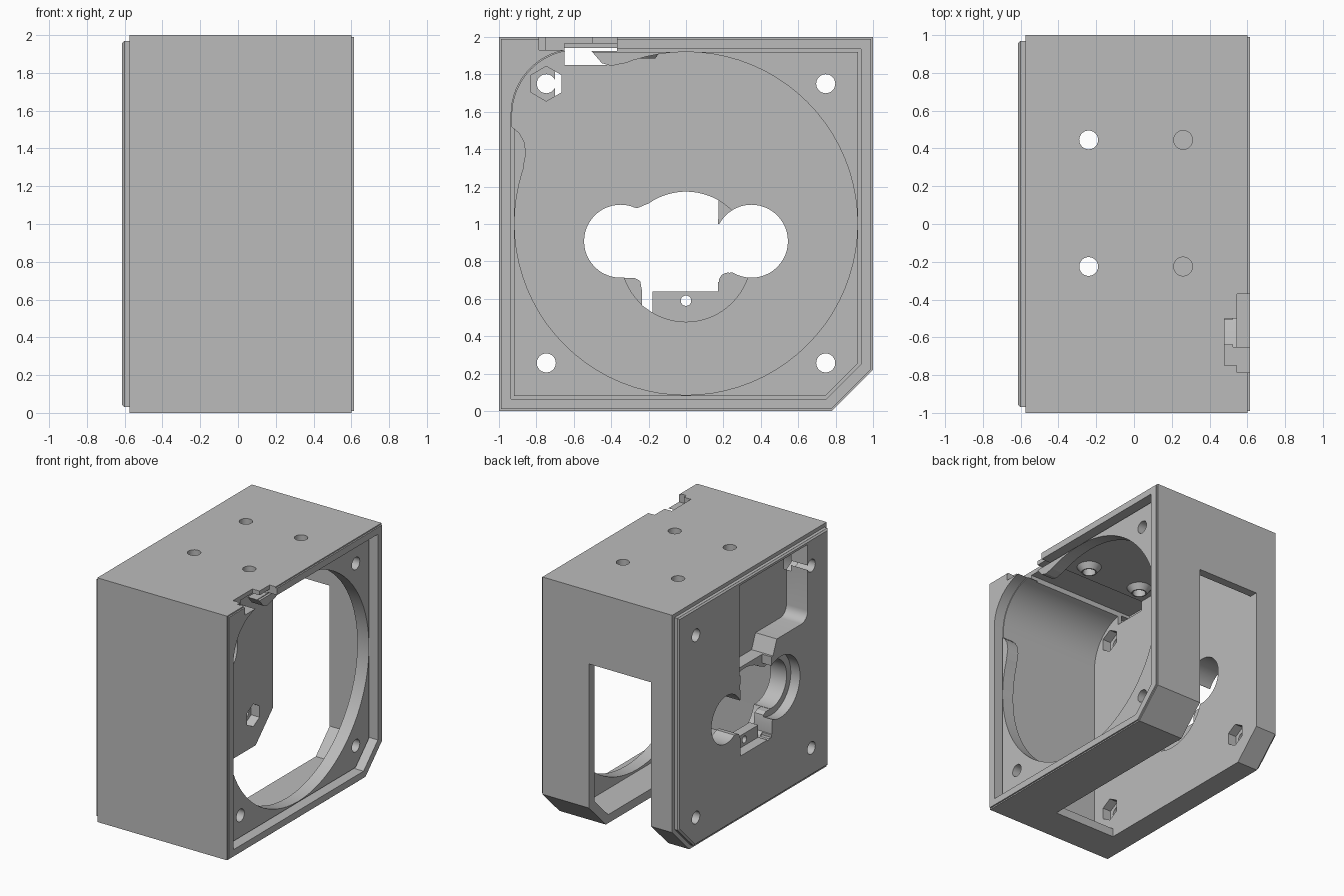
import bpy, bmesh, math
from mathutils import Vector

if "Cube" in bpy.data.objects:
    bpy.data.objects.remove(bpy.data.objects["Cube"])

grey = bpy.data.materials.new("plain grey")
grey.diffuse_color = (0.5, 0.5, 0.5, 1)
grey.use_nodes = True
grey.node_tree.nodes["Principled BSDF"].inputs["Base Color"].default_value = grey.diffuse_color


def mesh_object(name, bm):
    bmesh.ops.recalc_face_normals(bm, faces=bm.faces)
    me = bpy.data.meshes.new(name)
    bm.to_mesh(me)
    bm.free()
    ob = bpy.data.objects.new(name, me)
    bpy.context.collection.objects.link(ob)
    me.materials.append(grey)
    return ob


def prism(name, pts, x0, x1, taper=1.0):
    """Extrude a (y, z) profile along x; taper scales the x0 end about the middle."""
    bm = bmesh.new()
    a = [bm.verts.new((x0, y * taper, 1 + (z - 1) * taper)) for y, z in pts]
    b = [bm.verts.new((x1, y, z)) for y, z in pts]
    bm.faces.new(a)
    bm.faces.new(b)
    for i in range(len(pts)):
        j = (i + 1) % len(pts)
        bm.faces.new((a[i], a[j], b[j], b[i]))
    return mesh_object(name, bm)


def arc(cy, cz, r, a0, a1, n):
    return [(cy + r * math.cos(math.radians(a0 + (a1 - a0) * i / n)),
             cz + r * math.sin(math.radians(a0 + (a1 - a0) * i / n))) for i in range(n + 1)]


def disc(cy, cz, r, n=32, start=0):
    return arc(cy, cz, r, start, start + 360, n)[:-1]


def rect(y0, y1, z0, z1):
    return [(y0, z0), (y1, z0), (y1, z1), (y0, z1)]


def cone(name, x, y, z0, z1, r0, r1):
    bm = bmesh.new()
    bmesh.ops.create_cone(bm, cap_ends=True, segments=24, radius1=r0, radius2=r1, depth=z1 - z0)
    bmesh.ops.translate(bm, verts=bm.verts, vec=Vector((x, y, (z0 + z1) / 2)))
    return mesh_object(name, bm)


def combine(target, tool, op='DIFFERENCE'):
    m = target.modifiers.new("cut", 'BOOLEAN')
    m.operation, m.solver, m.object = op, 'EXACT', tool
    bpy.context.view_layer.objects.active = target
    bpy.ops.object.modifier_apply(modifier=m.name)
    bpy.data.objects.remove(tool)


def outline(i, c):
    """Square with one chamfered lower corner, inset by i."""
    return [(-1 + i, i), (1 - c, i), (1 - i, c), (1 - i, 2 - i), (-1 + i, 2 - i)]


def rounded(i, c):
    """The same square with a rounded upper front corner."""
    r = 0.35
    return outline(i, c)[:4] + arc(-1 + i + r, 2 - i - r, r, 90, 180, 16)


XL, XF, XR = -0.613, -0.575, 0.613     # lip, left face, right face
PL, PR = -0.385, 0.44                  # inner sides of the two end plates

# Outer block with a softened right edge
housing = prism("housing", outline(0, 0.22), XF, XR - 0.012)
combine(housing, prism("rim_edge", outline(0.01, 0.225)[::1], XR, XR - 0.0125), 'UNION')

# Raised lip on the left face
combine(housing, prism("lip", outline(0.03, 0.235), XL + 0.012, XF + 0.02), 'UNION')
combine(housing, prism("lip_edge", outline(0.03, 0.235), XL, XL + 0.0125, 0.988), 'UNION')

# Hollow chamber, face recess and thin seal groove
combine(housing, prism("chamber", rounded(0.07, 0.25), PL, PR))
combine(housing, prism("recess", rounded(0.065, 0.25), 0.545, 0.7))
groove = prism("groove", rounded(0.065, 0.25), 0.525, 0.6)
combine(groove, prism("groove_core", rounded(0.08, 0.257), 0.5, 0.7))
combine(housing, groove)

# Round opening in the right plate, with the open upper corner
combine(housing, prism("fan_opening", disc(0, 1.003, 0.917, 80), 0.3, 0.546))
corner = ([(-0.93, 1.52), (-0.89, 1.485), (-0.865, 1.44), (-0.855, 1.38), (-0.87, 1.3), (-0.8, 1.3),
           (-0.3, 1.8), (-0.33, 1.86), (-0.4, 1.845), (-0.45, 1.86), (-0.51, 1.93)]
          + arc(-0.58, 1.58, 0.35, 90, 180, 16))
combine(housing, prism("corner_opening", corner, 0.3, 0.546))

# Window wrapping the back wall and the floor
combine(housing, prism("window", [(0.9, 1.4), (1.2, 1.4), (1.2, -0.2), (-0.71, -0.2),
                                  (-0.71, 0.12), (0.7, 0.12), (0.9, 0.3)], PL, 0.18))

# Cable pocket on the outside of the left plate and its slot
pocket = ([(-0.7, 1.94)] + arc(-0.62, 1.40, 0.08, 180, 270, 6)
          + [(-0.3, 1.32), (-0.25, 1.2), (0.18, 1.2), (0.18, 1.94)])
combine(housing, prism("cable_pocket", pocket, -0.7, -0.42))
combine(housing, prism("cable_slot", rect(-0.65, -0.37, 1.85, 1.965), -0.5, 0.43))
combine(housing, prism("cable_exit", rect(-0.65, -0.37, 1.925, 1.965), 0.4, 0.7))

# Notch in the top edge
combine(housing, prism("top_notch", rect(-0.785, -0.37, 1.93, 2.1), 0.545, 0.7))
combine(housing, prism("top_notch_deep", rect(-0.75, -0.5, 1.93, 2.1), 0.48, 0.7))

# Motor cutout: two side lobes, a middle body and shallow steps on both sides
for y in (-0.35, 0.35):
    combine(housing, prism("lobe", disc(y, 0.908, 0.195, 48), -0.7, -0.3))
combine(housing, prism("outer_step", disc(-0.35, 0.908, 0.25, 48), -0.7, -0.53))
combine(housing, prism("outer_middle", rect(-0.23, 0.17, 0.54, 1.25), -0.7, -0.53))
combine(housing, prism("inner_bowl", disc(0, 0.825, 0.348, 64), -0.45, -0.3))
body = ([(-0.235, 0.64), (0.172, 0.64), (0.172, 0.69)] + arc(0.225, 0.69, 0.05, 180, 80, 6)
        + [(0.3, 0.75), (0.3, 0.95), (0.172, 1.0)] + arc(0, 0.825, 0.348, 60, 125, 14)
        + [(-0.26, 1.085), (-0.33, 1.1), (-0.33, 0.712), (-0.275, 0.712), (-0.245, 0.695)])
combine(housing, prism("body_cut", body, -0.7, -0.3))
combine(housing, prism("side_slit", [(-0.235, 0.565), (-0.178, 0.525), (-0.178, 0.66),
                                     (-0.235, 0.66)], -0.7, -0.3))
combine(housing, prism("tab_hole", disc(0, 0.59, 0.028, 20), -0.7, -0.3))
combine(housing, prism("upper_tab_hole", disc(0, 1.27, 0.028, 20), -0.7, -0.41))

# Four mounting holes through both plates, with hexagonal nut pockets inside
for y in (-0.747, 0.747):
    for z in (0.257, 1.75):
        combine(housing, prism("bolt_hole", disc(y, z, 0.051, 24), -0.8, 0.8))
        combine(housing, prism("nut_pocket", disc(y, z, 0.093, 6, 30), -0.46, PL + 0.02))

# Ceiling holes with tapered bosses
for x in (-0.24, 0.26):
    for y in (-0.225, 0.445):
        combine(housing, cone("boss", x, y, 1.885, 1.95, 0.06, 0.11), 'UNION')
        combine(housing, cone("ceiling_hole", x, y, 1.8, 2.1, 0.05, 0.05))

# Smooth the round walls, keep the edges sharp
bpy.ops.object.select_all(action='DESELECT')
housing.select_set(True)
bpy.context.view_layer.objects.active = housing
bpy.ops.object.shade_smooth_by_angle(angle=math.radians(25))
